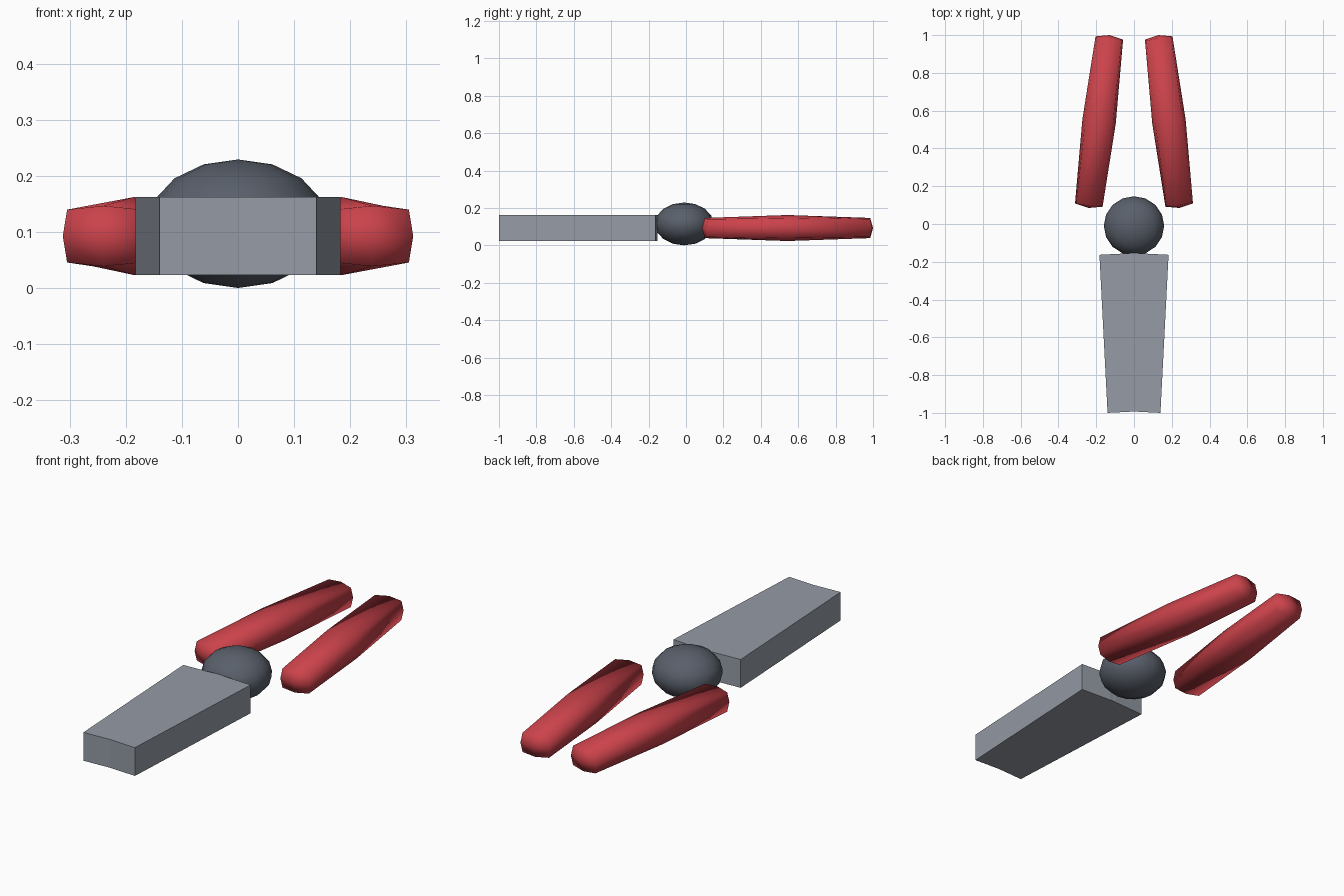
import bpy, bmesh
from math import radians, sin, cos
from mathutils import Vector, Matrix

if "Cube" in bpy.data.objects:
    bpy.data.objects.remove(bpy.data.objects["Cube"])


def material(name, rgb):
    m = bpy.data.materials.new(name)
    m.diffuse_color = (*rgb, 1)
    m.use_nodes = True
    m.node_tree.nodes["Principled BSDF"].inputs["Base Color"].default_value = m.diffuse_color
    return m


RED = material("red_grip", (0.60, 0.055, 0.07))
DARK = material("dark_steel", (0.10, 0.115, 0.145))
STEEL = material("light_steel", (0.30, 0.33, 0.38))


def finish(bm, name, mat, matrix, smooth):
    bm.transform(matrix)
    bmesh.ops.recalc_face_normals(bm, faces=bm.faces[:])
    for f in bm.faces:
        f.smooth = smooth
    me = bpy.data.meshes.new(name)
    bm.to_mesh(me)
    bm.free()
    me.materials.append(mat)
    ob = bpy.data.objects.new(name, me)
    bpy.context.collection.objects.link(ob)
    return ob


def place(center, angle):
    return Matrix.Translation(center) @ Matrix.Rotation(angle, 4, 'Z')


def jaw(name, side):
    # Straight block, splayed slightly towards the pivot
    a, w, length = radians(2.94), 0.20, 0.838
    cx = 0.1615 - cos(a) * w / 2
    cy = -0.5815 + sin(a) * w / 2
    bm = bmesh.new()
    bmesh.ops.create_cube(bm, size=1)
    bm.transform(Matrix.Diagonal((w, length, 0.139, 1)))
    finish(bm, name, STEEL, place((side * cx, cy, 0.0925), -side * a), False)


def handle(name, side):
    # Box split once per axis and puffed out along its normals
    half, puff = Vector((0.089, 0.461, 0.0695)), 0.053
    bm = bmesh.new()
    bmesh.ops.create_cube(bm, size=2)
    bmesh.ops.subdivide_edges(bm, edges=bm.edges[:], cuts=1, use_grid_fill=True)
    for v in bm.verts:
        n = v.co.normalized()
        v.co = [v.co[i] * (half[i] - puff) + n[i] * puff for i in range(3)]
    finish(bm, name, RED, place((side * 0.185, 0.5425, 0.0925),
                                side * radians(7.0)), True)


# Paired jaws and handles
for side, label in ((-1, "left"), (1, "right")):
    jaw(label + "_jaw", side)
    handle(label + "_handle", side)

# Flattened ball pivot
bm = bmesh.new()
bmesh.ops.create_uvsphere(bm, u_segments=16, v_segments=8, radius=1)
finish(bm, "pivot", DARK,
       Matrix.Translation((0, -0.01, 0.1145)) @ Matrix.Diagonal((0.16, 0.157, 0.1145, 1)),
       True)
